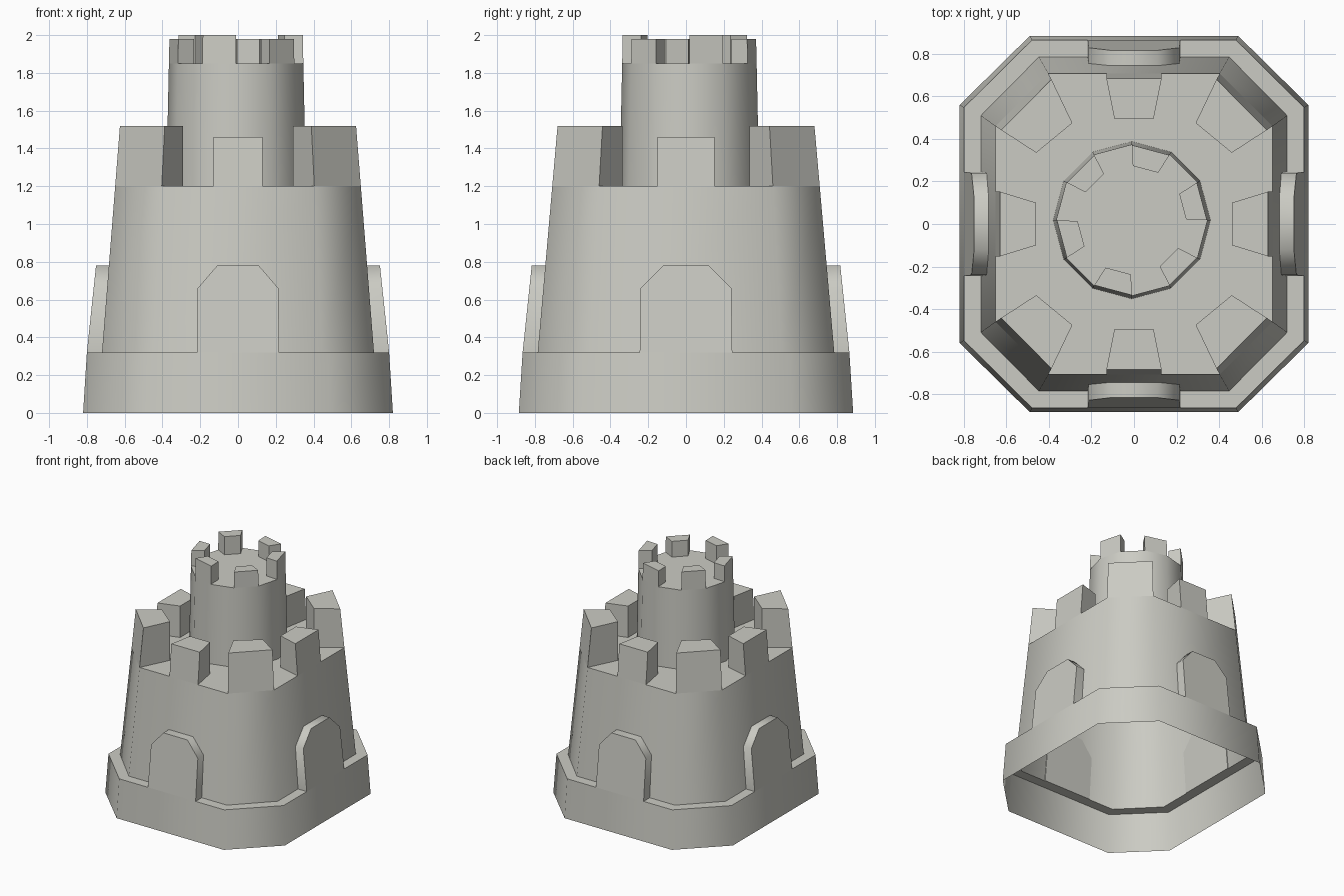
import bpy, bmesh, math

if "Cube" in bpy.data.objects:
    bpy.data.objects.remove(bpy.data.objects["Cube"])

stone = bpy.data.materials.new("pale_stone")
stone.diffuse_color = (0.60, 0.60, 0.55, 1)
stone.use_nodes = True
stone.node_tree.nodes["Principled BSDF"].inputs["Base Color"].default_value = stone.diffuse_color


def loft(name, rings, cap_start=False, cap_end=True, angle=60):
    """Skin a stack of equal-length point rings into one object."""
    bm = bmesh.new()
    vr = [[bm.verts.new(p) for p in r] for r in rings]
    n = len(rings[0])
    for a, b in zip(vr, vr[1:]):
        for i in range(n):
            j = (i + 1) % n
            bm.faces.new((a[i], a[j], b[j], b[i]))
    if cap_end:
        bm.faces.new(vr[-1])
    if cap_start:
        bm.faces.new(vr[0][::-1])
    if cap_start and cap_end:
        bmesh.ops.recalc_face_normals(bm, faces=bm.faces)
    me = bpy.data.meshes.new(name)
    bm.to_mesh(me)
    bm.free()
    ob = bpy.data.objects.new(name, me)
    bpy.context.collection.objects.link(ob)
    me.materials.append(stone)
    bpy.ops.object.select_all(action='DESELECT')
    ob.select_set(True)
    bpy.context.view_layer.objects.active = ob
    bpy.ops.object.shade_smooth_by_angle(angle=math.radians(angle))
    return ob


def octagon(a, b, c, d, z):
    """Chamfered rectangle: half sizes a, b; chamfer points (c, b), (a, d)."""
    return [(a, -d, z), (a, d, z), (c, b, z), (-c, b, z),
            (-a, d, z), (-a, -d, z), (-c, -b, z), (c, -b, z)]


def wall(z):
    """Sizes of the sloping main wall at height z."""
    t = (z - 0.32) / 1.2
    return [lo + (hi - lo) * t for lo, hi in
            ((0.72, 0.625), (0.785, 0.68), (0.448, 0.388), (0.51, 0.442))]


# Flared base and main wall, open underneath
loft("base", [octagon(0.82, 0.885, 0.49, 0.56, 0),
              octagon(0.80, 0.865, 0.48, 0.548, 0.32),
              octagon(*wall(0.32), 0.32)], cap_end=False)
loft("main_wall", [octagon(*wall(0.32), 0.32), octagon(*wall(1.2), 1.2)])

# Corner battlements over each chamfer
for sx in (1, -1):
    for sy in (1, -1):
        rings = []
        for z in (1.2, 1.52):
            a, b, c, d = wall(z)
            pts = [(c, b), (0.29, 0.475), (0.46, 0.335), (a, d)]
            rings.append([(x * sx, y * sy, z) for x, y in pts])
        loft("corner_battlement", rings, True, angle=30)

# Middle battlements and arched buttresses on each of the four sides
for side in range(4):
    sgn = 1 if side < 2 else -1
    along_x = side % 2 == 1      # True: the side faces +x or -x

    def place(u, out, z):
        return (out * sgn, u, z) if along_x else (u, out * sgn, z)

    k = 0 if along_x else 1
    w_out, w_in, inner = (0.152, 0.10, 0.46) if along_x else (0.13, 0.092, 0.495)
    loft("middle_battlement",
         [[place(-w_out, wall(z)[k], z), place(w_out, wall(z)[k], z),
           place(w_in, inner, z), place(-w_in, inner, z)] for z in (1.2, 1.46)],
         True, angle=30)

    w, top, face = (0.245, 0.12, 0.80) if along_x else (0.218, 0.11, 0.865)
    profile = [(-w, 0.32), (w, 0.32), (w * 0.98, 0.66), (top, 0.78),
               (-top, 0.78), (-w * 0.98, 0.66)]
    loft("arched_buttress",
         [[place(u, face - (z - 0.32) * 0.105, z) for u, z in profile],
          [place(u, wall(z)[k] - 0.005, z) for u, z in profile]],
         True, angle=60)

# Twelve-sided inner tower
CX, CY = -0.01, 0.018


def polar(r, deg, z):
    t = math.radians(deg)
    return (CX + r * math.cos(t), CY + r * math.sin(t), z)


loft("tower", [[polar(r, i * 30, z) for i in range(12)]
               for r, z in ((0.37, 1.2), (0.356, 1.85))])

# Six tower battlements, alternating in height
for i in range(6):
    a = i * 60
    h = 2.0 if i % 2 == 0 else 1.98
    loft("tower_battlement",
         [[polar(r, a, z), polar(r, a + 30, z),
           polar(0.255, a + 29, z), polar(0.255, a + 1, z)]
          for r, z in ((0.356, 1.85), (0.353, h))], True, angle=30)
